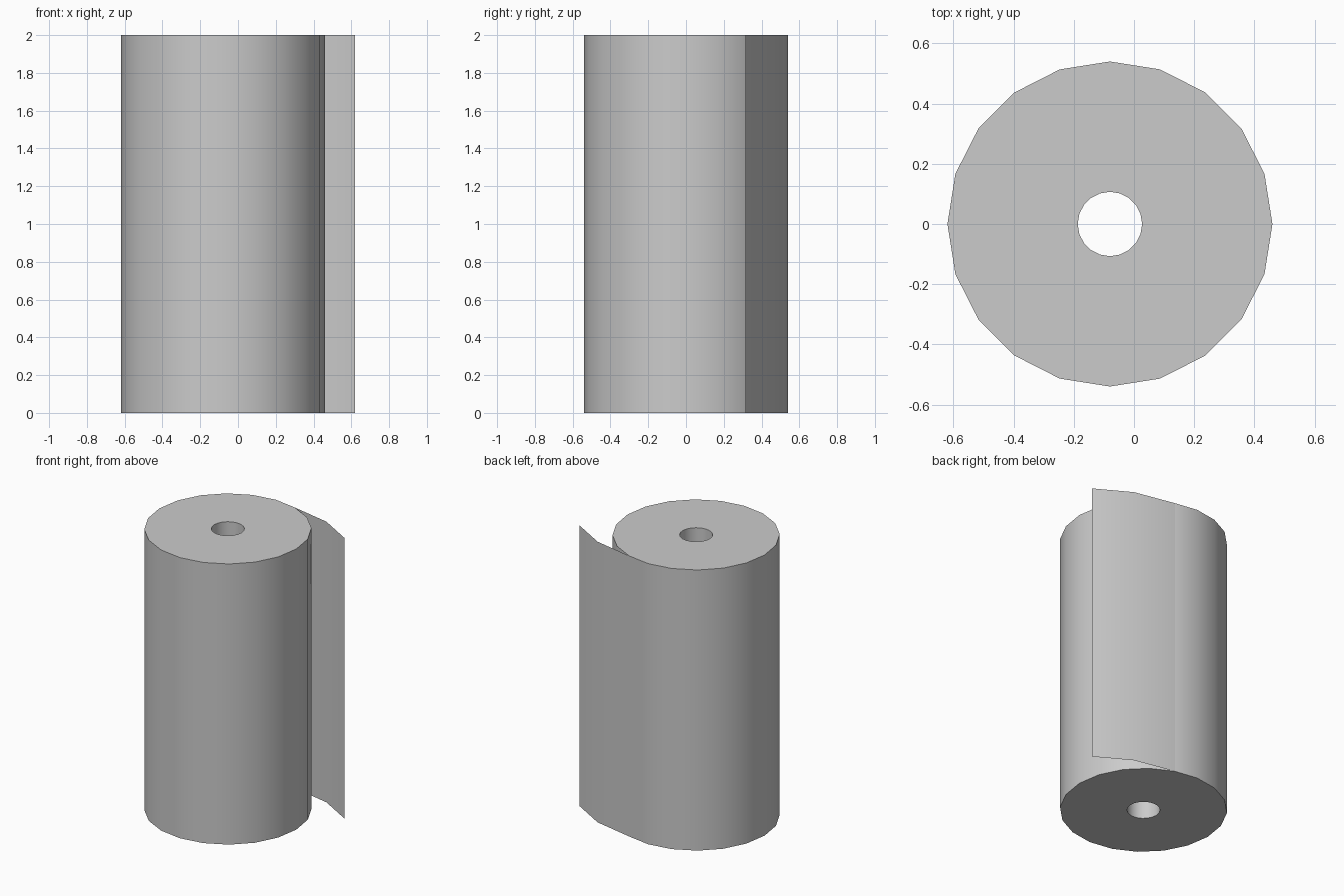
import bpy, bmesh, math

if "Cube" in bpy.data.objects:
    bpy.data.objects.remove(bpy.data.objects["Cube"])

CX, R_OUT, R_IN, H, N = -0.08, 0.54, 0.107, 2.0, 20


def ring(bm, r, z):
    return [bm.verts.new((CX + r * math.cos(2 * math.pi * i / N),
                          r * math.sin(2 * math.pi * i / N), z)) for i in range(N)]


def finish(bm, name):
    mesh = bpy.data.meshes.new(name)
    bm.to_mesh(mesh)
    bm.free()
    ob = bpy.data.objects.new(name, mesh)
    bpy.context.collection.objects.link(ob)
    bpy.ops.object.select_all(action='DESELECT')
    ob.select_set(True)
    bpy.context.view_layer.objects.active = ob
    bpy.ops.object.shade_smooth_by_angle(angle=math.radians(30))
    return ob


# Rolled paper body: a 20-sided tube with flat ring ends
bm = bmesh.new()
loops = [ring(bm, R_OUT, 0), ring(bm, R_OUT, H), ring(bm, R_IN, H), ring(bm, R_IN, 0)]
for k in range(4):
    a, b = loops[k], loops[(k + 1) % 4]
    for i in range(N):
        j = (i + 1) % N
        bm.faces.new((a[i], a[j], b[j], b[i]))
bmesh.ops.recalc_face_normals(bm, faces=bm.faces)
finish(bm, "paper_roll")

# Loose end sheet: single-layer strip leaving the roll at its 72 degree corner
t = math.radians(72)
path = [(CX + R_OUT * math.cos(t), R_OUT * math.sin(t)), (0.38, 0.453), (0.62, 0.315)]
bm = bmesh.new()
cols = [[bm.verts.new((x, y, z)) for z in (0, H)] for x, y in path]
for (a0, a1), (b0, b1) in zip(cols, cols[1:]):
    bm.faces.new((a0, a1, b1, b0))
finish(bm, "loose_sheet")
